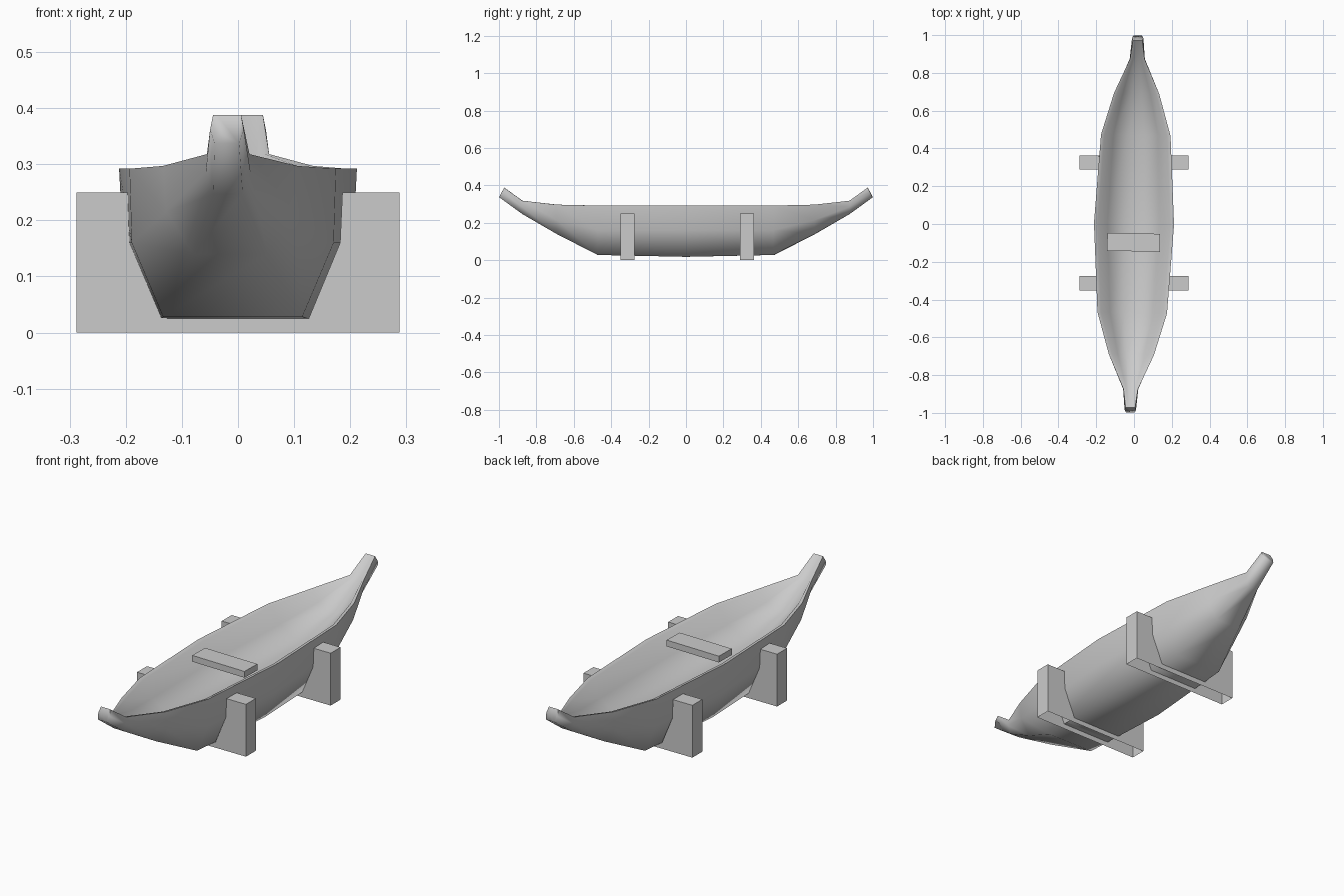
import bpy, bmesh, math

if "Cube" in bpy.data.objects:
    bpy.data.objects.remove(bpy.data.objects["Cube"])

YAW = -0.02  # the boat sits very slightly askew on its cradles

# stations from centre to tip: (y_rim, y_bilge, y_bottom), rim w,z, bilge w,z, bottom w,z
HALF = [
    ((0, 0, 0),          (.212, .292), (.205, .16),  (.145, .018)),
    ((.47, .47, .47),    (.184, .292), (.180, .16),  (.124, .028)),
    ((.69, .69, .69),    (.120, .297), (.114, .215), (.066, .14)),
    ((.875, .875, .875), (.038, .318), (.040, .285), (.026, .247)),
    ((.972, .985, .999), (.025, .388), (.030, .362), (.022, .337)),
]
# inside of the boat per station: rim w,z, wall w,z, floor w,z
INNER = [
    ((.192, .287), (.140, .205), (.055, .160)),
    ((.166, .287), (.118, .212), (.045, .172)),
    ((.103, .293), (.072, .248), (.026, .222)),
    ((.030, .318), (.022, .315), (.010, .313)),
    ((.018, .388), (.012, .388), (.006, .388)),
]


def finish(bm, name, yaw=0.0, smooth=None):
    bmesh.ops.recalc_face_normals(bm, faces=bm.faces)
    me = bpy.data.meshes.new(name)
    bm.to_mesh(me)
    bm.free()
    ob = bpy.data.objects.new(name, me)
    bpy.context.collection.objects.link(ob)
    ob.rotation_euler.z = yaw
    if smooth:
        bpy.ops.object.select_all(action='DESELECT')
        ob.select_set(True)
        bpy.context.view_layer.objects.active = ob
        bpy.ops.object.shade_smooth_by_angle(angle=math.radians(smooth))
    return ob


def ring(bm, i, side):
    ys, *outer = HALF[i]
    o = [(w, y * side, z) for (w, z), y in zip(outer, ys)]
    n = [(w, ys[0] * side, z) for w, z in INNER[i]]
    half = n[::-1] + o                       # floor -> inner rim -> outer rim -> keel
    pts = half + [(-x, y, z) for x, y, z in half[::-1]]
    return [bm.verts.new(p) for p in pts]


# hull: lofted shell with solid upturned tips
bm = bmesh.new()
order = [(i, -1) for i in (4, 3, 2, 1)] + [(i, 1) for i in range(5)]
rings = [ring(bm, i, s) for i, s in order]
for a, b in zip(rings, rings[1:]):
    for k in range(len(a)):
        m = (k + 1) % len(a)
        bm.faces.new((a[k], a[m], b[m], b[k]))
bm.faces.new(rings[0])
bm.faces.new(rings[-1])
finish(bm, "hull", YAW, 85)

# seat plank across the boat
bm = bmesh.new()
bmesh.ops.create_cube(bm, size=1)
for v in bm.verts:
    v.co = (v.co.x * .28, v.co.y * .095 - .097, v.co.z * .03 + .274)
finish(bm, "seat", YAW)


# cradles: notched blocks following the hull, open underneath
def cradle(name, y, depth=.075):
    half = [(.288, 0), (.288, .25), (.186, .25), (.182, .16), (.126, .025)]
    prof = half + [(-x, z) for x, z in half[::-1]]
    bm = bmesh.new()
    front = bm.faces.new([bm.verts.new((x, y - depth / 2, z)) for x, z in prof])
    ext = bmesh.ops.extrude_face_region(bm, geom=[front], use_keep_orig=True)
    moved = [g for g in ext['geom'] if isinstance(g, bmesh.types.BMVert)]
    bmesh.ops.translate(bm, verts=moved, vec=(0, depth, 0))
    bmesh.ops.recalc_face_normals(bm, faces=bm.faces)
    under = [f for f in bm.faces if all(abs(v.co.z) < 1e-5 for v in f.verts)]
    bmesh.ops.delete(bm, geom=under, context='FACES_ONLY')
    finish(bm, name)


cradle("front_cradle", -.314)
cradle("back_cradle", .326)
